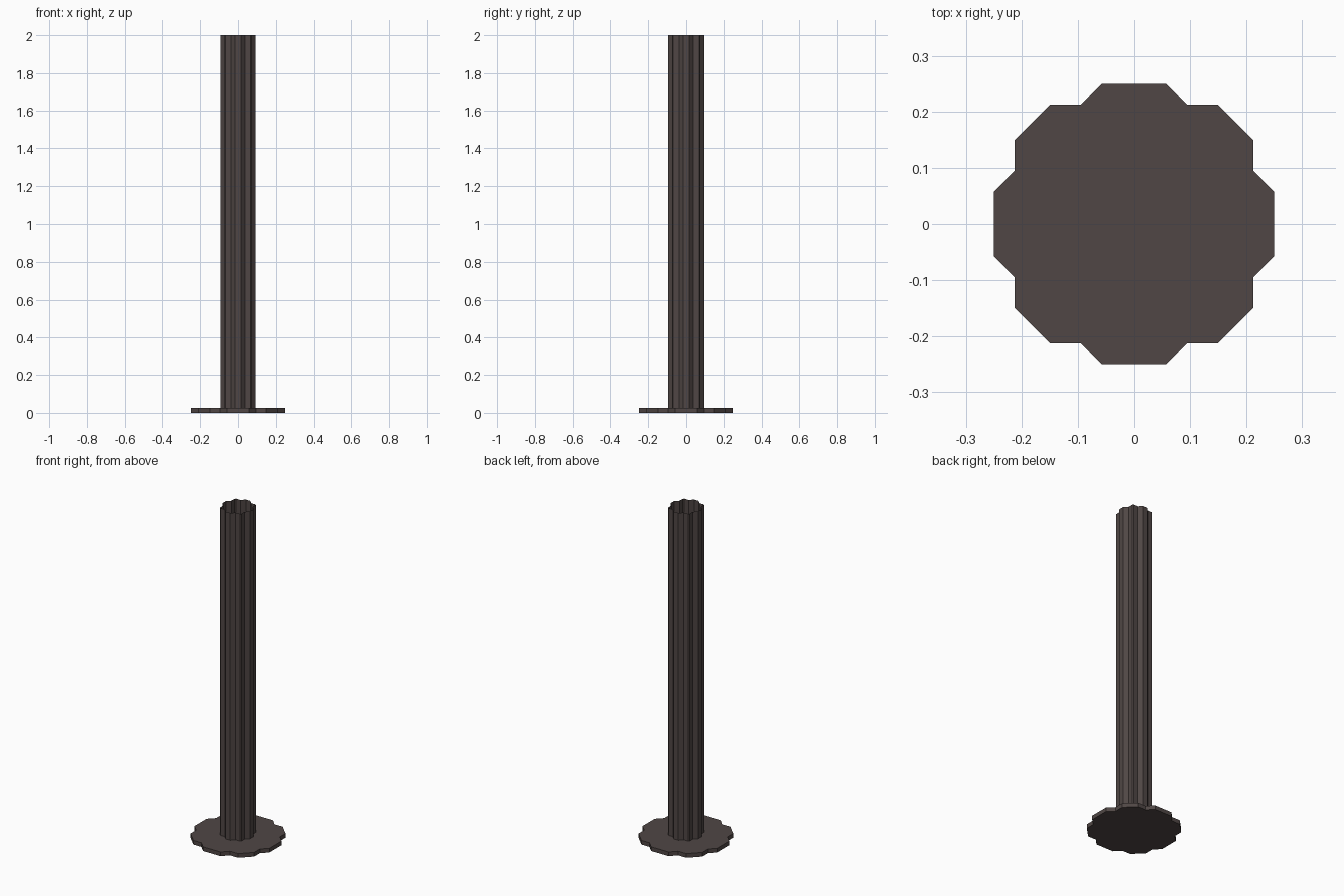
import bpy
import bmesh

if "Cube" in bpy.data.objects:
    bpy.data.objects.remove(bpy.data.objects["Cube"])

# Single dark brown metal colour
metal = bpy.data.materials.new("dark_brown_metal")
metal.diffuse_color = (0.080, 0.062, 0.059, 1.0)
metal.use_nodes = True
metal.node_tree.nodes["Principled BSDF"].inputs["Base Color"].default_value = metal.diffuse_color


def mirrored_outline(quarter):
    """Mirror a first-quadrant outline (from +y round to +x) into a closed loop."""
    right = quarter + [(x, -y) for x, y in reversed(quarter)]
    return right + [(-x, y) for x, y in reversed(right)]


def extrude_outline(name, outline, z0, z1, capped):
    bm = bmesh.new()
    low = [bm.verts.new((x, y, z0)) for x, y in outline]
    high = [bm.verts.new((x, y, z1)) for x, y in outline]
    n = len(outline)
    for i in range(n):
        j = (i + 1) % n
        # outline runs clockwise, so this order faces outwards
        bm.faces.new((low[j], low[i], high[i], high[j]))
    if capped:
        bm.faces.new(low)
        bm.faces.new(high[::-1])
    mesh = bpy.data.meshes.new(name)
    bm.to_mesh(mesh)
    bm.free()
    mesh.materials.append(metal)
    obj = bpy.data.objects.new(name, mesh)
    bpy.context.collection.objects.link(obj)
    return obj


# Scalloped base plate
plate = mirrored_outline([(0.058, 0.25), (0.095, 0.212), (0.149, 0.212),
                          (0.212, 0.149), (0.212, 0.095), (0.25, 0.058)])
extrude_outline("base_plate", plate, 0.0, 0.025, True)

# Fluted hollow post, open at the top
post = mirrored_outline([(0.015, 0.0955), (0.036, 0.0745), (0.065, 0.0745),
                         (0.071, 0.068), (0.071, 0.038), (0.0925, 0.017)])
extrude_outline("fluted_post", post, 0.025, 2.0, False)
